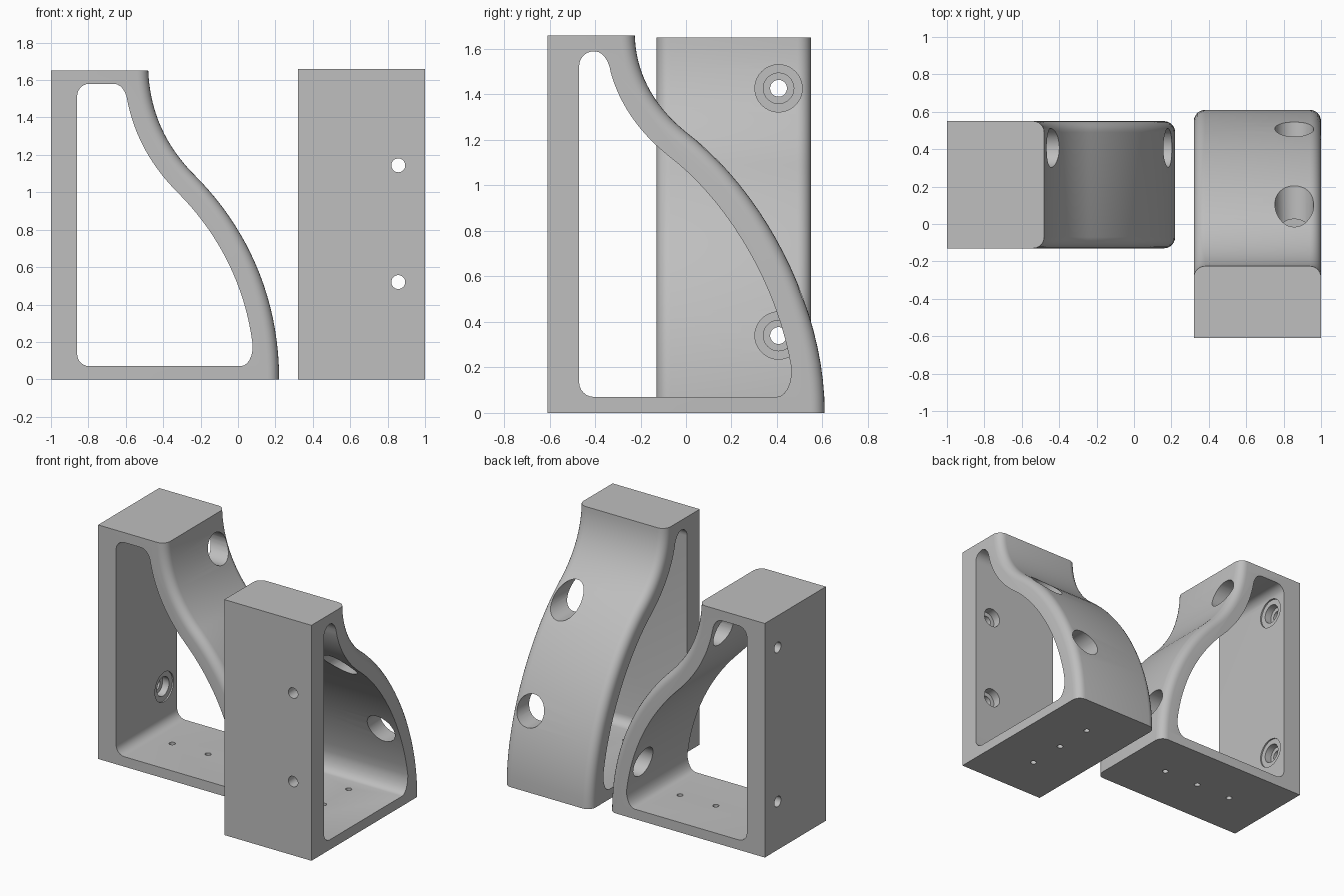
import bpy, bmesh, math
from mathutils import Vector, Matrix

cube = bpy.data.objects.get("Cube")
if cube:
    bpy.data.objects.remove(cube, do_unlink=True)

grey = bpy.data.materials.new("plain_grey")
grey.use_nodes = True
colour = (0.52, 0.52, 0.52, 1)
grey.diffuse_color = colour
grey.node_tree.nodes["Principled BSDF"].inputs["Base Color"].default_value = colour

# Shared sizes: u runs out from the wall, w across the width, z up
LENGTH, WIDTH = 1.22, 0.68
WALL, FLOOR, SHELL = 0.14, 0.07, 0.13
HOLE_W = 0.537


def bezier(a, b, c, d, n=20):
    a, b, c, d = map(Vector, (a, b, c, d))
    return [a*(1-t)**3 + b*3*t*(1-t)**2 + c*3*t*t*(1-t) + d*t**3
            for t in (i / n for i in range(n + 1))]


def fillet(start, corner, end):
    s, c, e = Vector(start), Vector(corner), Vector(end)
    return bezier(s, s.lerp(c, 0.55), e.lerp(c, 0.55), e, 6)


def inward(curve, dist):
    """Offset the curve towards the wall."""
    out = []
    for i, p in enumerate(curve):
        t = (curve[min(i + 1, len(curve) - 1)] - curve[max(i - 1, 0)]).normalized()
        out.append(p + Vector((t.y, -t.x)) * dist)
    return out


def to_object(bm, name):
    bmesh.ops.recalc_face_normals(bm, faces=bm.faces)
    mesh = bpy.data.meshes.new(name)
    bm.to_mesh(mesh)
    bm.free()
    obj = bpy.data.objects.new(name, mesh)
    bpy.context.collection.objects.link(obj)
    mesh.materials.append(grey)
    return obj


def prism(name, points, w0, w1, round_from=None):
    """Extrude a u-z outline across w, rounding the edges after one index."""
    bm = bmesh.new()
    near = [bm.verts.new((p[0], w0, p[1])) for p in points]
    far = [bm.verts.new((p[0], w1, p[1])) for p in points]
    bm.faces.new(near)
    bm.faces.new(far)
    n = len(points)
    for i in range(n):
        j = (i + 1) % n
        bm.faces.new((near[i], near[j], far[j], far[i]))
    if round_from is not None:
        bmesh.ops.recalc_face_normals(bm, faces=bm.faces)
        edges = [bm.edges.get((side[i], side[i + 1]))
                 for side in (near, far) for i in range(round_from, n - 1)]
        bmesh.ops.bevel(bm, geom=edges, offset=0.06, segments=6,
                        profile=0.5, affect='EDGES')
    return to_object(bm, name)


def cylinder(start, end, radius):
    a, b = Vector(start), Vector(end)
    bm = bmesh.new()
    turn = (b - a).to_track_quat('Z', 'Y').to_matrix().to_4x4()
    bmesh.ops.create_cone(bm, cap_ends=True, segments=40, radius1=radius, radius2=radius,
                          depth=(b - a).length,
                          matrix=Matrix.Translation((a + b) / 2) @ turn)
    return to_object(bm, "hole_cutter")


def bracket(name, height, upper, lower, screw_heights, access_start, place):
    curve = bezier(*upper) + bezier(*lower)[1:]
    body = prism(name, [(0, 0), (0, height)] + curve, 0, WIDTH, 2)

    # Window through the bracket, with rounded corners
    r, top = 0.065, height - 0.07
    inner = [p for p in inward(curve, SHELL) if FLOOR + r < p.y < top - r]
    first, last = inner[0], inner[-1]
    rt = min(r, (first.x - WALL) / 2)
    outline = (fillet((WALL + r, FLOOR), (WALL, FLOOR), (WALL, FLOOR + r))
               + fillet((WALL, top - r), (WALL, top), (WALL + rt, top))
               + fillet((first.x - rt - 0.005, top), (first.x - 0.01, top), first)
               + inner[1:-1]
               + fillet(last, (last.x + 0.005, FLOOR), (last.x - r, FLOOR)))
    cutters = [prism("window_cutter", outline, -0.1, WIDTH + 0.1)]

    # Screw holes, counterbores and tool access through the curved side
    for z in screw_heights:
        for u0, u1, radius in ((-0.1, 0.25, 0.037), (0.08, 0.25, 0.067),
                               (access_start, 1.4, 0.104)):
            cutters.append(cylinder((u0, HOLE_W, z), (u1, HOLE_W, z), radius))
    # Small holes in the floor
    for u in (0.34, 0.62, 0.90):
        cutters.append(cylinder((u, WIDTH / 2, -0.1), (u, WIDTH / 2, 0.15), 0.02))

    bpy.ops.object.select_all(action='DESELECT')
    bpy.context.view_layer.objects.active = body
    body.select_set(True)
    for cutter in cutters:
        cutter.hide_render = True
        mod = body.modifiers.new("cut", 'BOOLEAN')
        mod.operation, mod.solver, mod.object = 'DIFFERENCE', 'EXACT', cutter
        bpy.ops.object.modifier_apply(modifier=mod.name)
    for cutter in cutters:
        bpy.data.objects.remove(cutter, do_unlink=True)

    # Move into place, keeping the faces outward
    body.data.transform(place)
    if place.determinant() < 0:
        body.data.flip_normals()
    bpy.ops.object.shade_smooth_by_angle(angle=math.radians(30))
    return body


# Bracket facing sideways
bracket("side_bracket", 1.65,
        ((0.52, 1.65), (0.53, 1.42), (0.62, 1.24), (0.77, 1.09)),
        ((0.77, 1.09), (1.03, 0.83), (1.22, 0.46), (1.22, 0)),
        (0.34, 1.427), 0.13, Matrix.Translation((-1, -0.13, 0)))

# Bracket facing backwards, with its axes swapped
swap = Matrix(((0, 1, 0, 0), (1, 0, 0, 0), (0, 0, 1, 0), (0, 0, 0, 1)))
bracket("back_bracket", 1.66,
        ((0.385, 1.66), (0.39, 1.48), (0.48, 1.34), (0.61, 1.235)),
        ((0.61, 1.235), (0.94, 0.985), (1.22, 0.48), (1.22, 0)),
        (0.52, 1.144), 0.2, Matrix.Translation((0.32, -0.61, 0)) @ swap)
